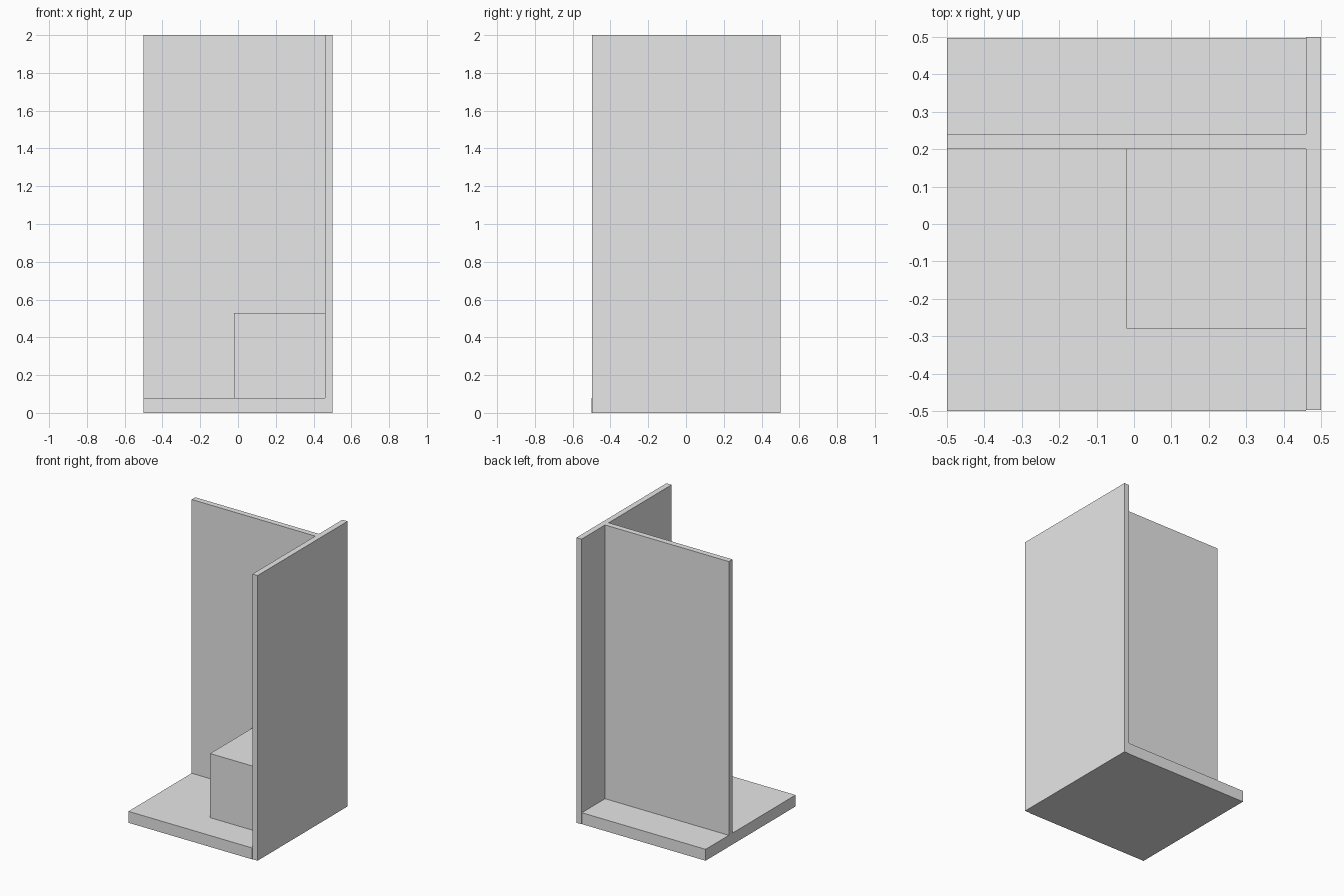
import bpy
from mathutils import Vector

default = bpy.data.objects.get("Cube")
if default:
    bpy.data.objects.remove(default, do_unlink=True)

GREY = (0.8, 0.8, 0.8, 1.0)
grey = bpy.data.materials.new("plain_grey")
grey.use_nodes = True
grey.diffuse_color = GREY
grey.node_tree.nodes["Principled BSDF"].inputs["Base Color"].default_value = GREY


def box(name, low, high):
    """Flat-faced box spanning two opposite corners."""
    low, high = Vector(low), Vector(high)
    bpy.ops.mesh.primitive_cube_add(size=1, location=(low + high) / 2)
    obj = bpy.context.object
    obj.name = name
    obj.scale = high - low
    bpy.ops.object.transform_apply(location=False, rotation=False, scale=True)
    obj.data.materials.append(grey)
    return obj


FLOOR_TOP = 0.08
WALL_INNER = 0.46
PARTITION_FRONT = 0.2

# Floor slab, butting against the side wall
box("floor_slab", (-0.5, -0.5, 0), (WALL_INNER, 0.497, FLOOR_TOP))
# Full-height wall on the left side
box("side_wall", (WALL_INNER, -0.497, 0), (0.5, 0.5, 2))
# Cross wall standing on the floor
box("partition_wall", (-0.5, PARTITION_FRONT, FLOOR_TOP), (WALL_INNER, 0.24, 2))
# Block in the corner between the walls
box("corner_block", (-0.02, -0.28, FLOOR_TOP), (WALL_INNER, PARTITION_FRONT, 0.53))
